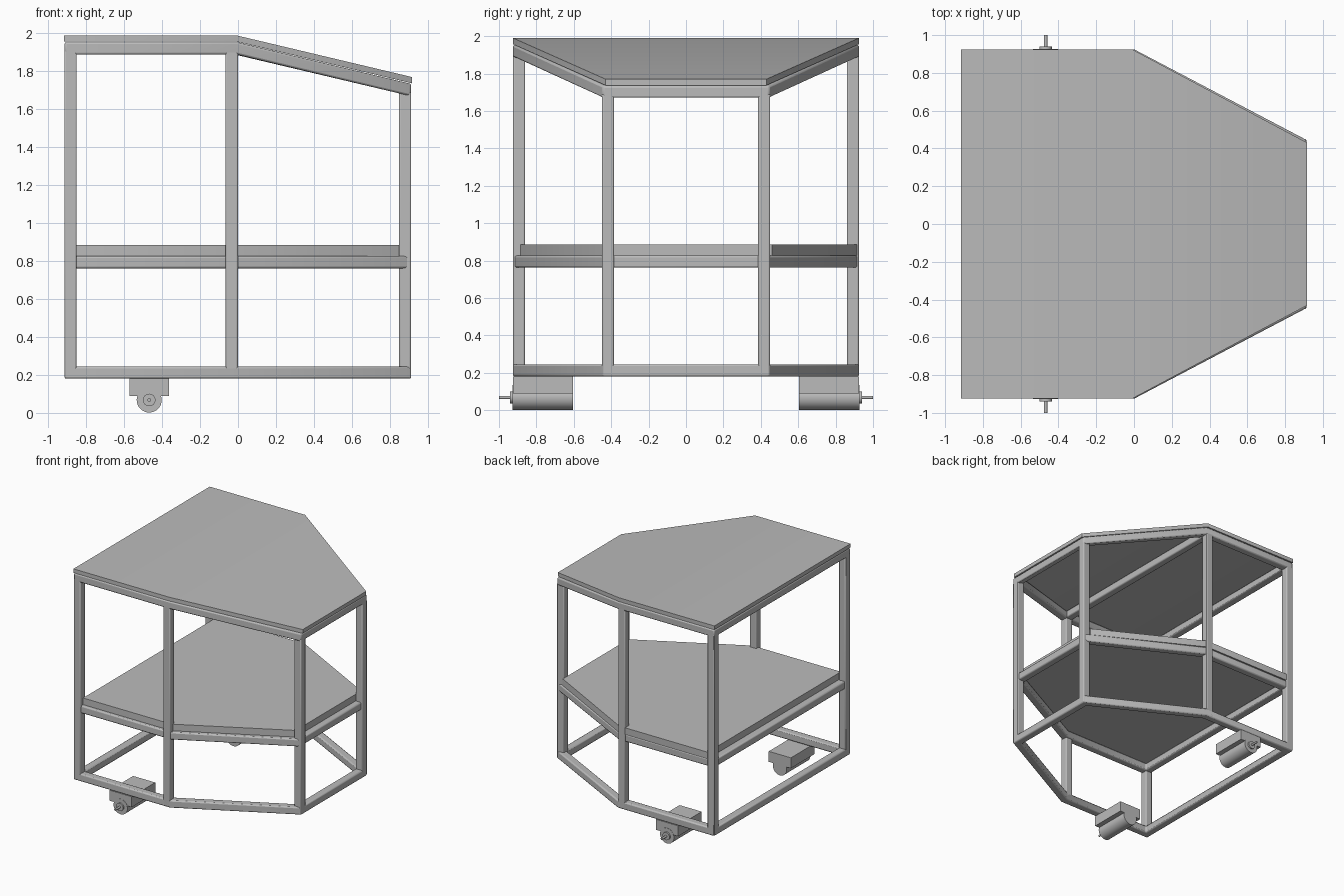
import bpy
import bmesh
from math import pi
from mathutils import Vector

if "Cube" in bpy.data.objects:
    bpy.data.objects.remove(bpy.data.objects["Cube"])

grey = bpy.data.materials.new("aluminium grey")
grey.use_nodes = True
grey.diffuse_color = (0.5, 0.5, 0.5, 1)
grey.node_tree.nodes["Principled BSDF"].inputs["Base Color"].default_value = (0.5, 0.5, 0.5, 1)

BAR = 0.065      # thickness of the square bars
SLOPE = 0.24     # fall of the roof forward of x = 0


def finish(name, bm, bevel=0.0):
    bmesh.ops.recalc_face_normals(bm, faces=bm.faces)
    mesh = bpy.data.meshes.new(name)
    bm.to_mesh(mesh)
    bm.free()
    mesh.materials.append(grey)
    ob = bpy.data.objects.new(name, mesh)
    bpy.context.collection.objects.link(ob)
    if bevel:
        mod = ob.modifiers.new("rounded edges", 'BEVEL')
        mod.width = bevel
        mod.segments = 2
    bpy.ops.object.select_all(action='DESELECT')
    ob.select_set(True)
    bpy.context.view_layer.objects.active = ob
    bpy.ops.object.shade_smooth_by_angle(angle=0.6)
    return ob


def box(name, lo, hi, bevel=0.0):
    bm = bmesh.new()
    bmesh.ops.create_cube(bm, size=1)
    for v in bm.verts:
        v.co = [(a + b) / 2 + c * (b - a) for a, b, c in zip(lo, hi, v.co)]
    return finish(name, bm, bevel)


def rod(name, radius, x, z, y0, y1):
    bm = bmesh.new()
    bmesh.ops.create_cone(bm, cap_ends=True, segments=32, radius1=radius,
                          radius2=radius, depth=abs(y1 - y0))
    ob = finish(name, bm)
    ob.rotation_euler.x = pi / 2
    ob.location = (x, (y0 + y1) / 2, z)
    return ob


def outline(back, mid, nose, wide, narrow):
    """Six-sided plan, counter-clockwise from the rear corner."""
    return [Vector(p) for p in ((back, -wide), (mid, -wide), (nose, -narrow),
                                (nose, narrow), (mid, wide), (back, wide))]


def inset(points, d):
    result = []
    for i, p in enumerate(points):
        a = (p - points[i - 1]).normalized()
        b = (points[(i + 1) % len(points)] - p).normalized()
        na, nb = Vector((-a.y, a.x)), Vector((-b.y, b.x))
        result.append(p + (na + nb) * d / (1 + na.dot(nb)))
    return result


def height(p, z, slope):
    return z - slope * max(0, p.x)


def bar_frame(name, points, z, slope=0.0):
    """Closed mitred ring of square bar."""
    bm = bmesh.new()
    inner = inset(points, BAR)
    rings = [[bm.verts.new((p.x, p.y, height(p, level, slope))) for p in loop]
             for loop, level in ((points, z), (points, z + BAR),
                                 (inner, z + BAR), (inner, z))]
    for k in range(4):
        a, b = rings[k], rings[(k + 1) % 4]
        for i in range(6):
            j = (i + 1) % 6
            bm.faces.new((a[i], a[j], b[j], b[i]))
    return finish(name, bm, 0.01)


def panel(name, points, z0, z1, slope=0.0):
    """Solid sheet folded along the line between the middle corners."""
    bm = bmesh.new()
    low, high = [[bm.verts.new((p.x, p.y, height(p, z, slope))) for p in points]
                 for z in (z0, z1)]
    for r in (low, high):
        bm.faces.new((r[0], r[1], r[4], r[5]))
        bm.faces.new((r[1], r[2], r[3], r[4]))
    for i in range(6):
        j = (i + 1) % 6
        bm.faces.new((low[i], low[j], high[j], high[i]))
    return finish(name, bm)


# Horizontal frames
plan = outline(-0.915, 0, 0.913, 0.925, 0.445)
bar_frame("bottom_frame", plan, 0.18)
bar_frame("shelf_frame", outline(-0.907, 0, 0.9, 0.915, 0.445), 0.762)
bar_frame("roof_frame", plan, 1.888, SLOPE)
box("roof_cross_bar", (-BAR, -0.88, 1.888), (0, 0.88, 1.952), 0.01)

# Sheets
shelf_plan = outline(-0.85, -0.01, 0.85, 0.905, 0.445)
for p in shelf_plan:
    p.y += 0.015
panel("shelf", shelf_plan, 0.828, 0.885)
panel("roof", outline(-0.917, -0.01, 0.917, 0.925, 0.43), 1.957, 1.99, SLOPE)

# Posts and drive units on both sides
for side, s in (("right", -1), ("left", 1)):
    for place, x, y, top in (("rear", -0.915, 0.925, 1.91),
                             ("middle", -BAR, 0.925, 1.91),
                             ("nose", 0.848, 0.45, 1.69)):
        y0, y1 = sorted((s * y, s * (y - BAR)))
        box(f"{place}_post_{side}", (x, y0, 0.182), (x + BAR, y1, top), 0.008)

    y0, y1 = sorted((s * 0.605, s * 0.925))
    box(f"motor_mount_{side}", (-0.573, y0, 0.09), (-0.363, y1, 0.18))
    rod(f"motor_{side}", 0.066, -0.468, 0.068, s * 0.605, s * 0.927)
    rod(f"motor_collar_{side}", 0.033, -0.468, 0.068, s * 0.92, s * 0.94)
    rod(f"motor_shaft_{side}", 0.009, -0.468, 0.068, s * 0.92, s * 1.0)
